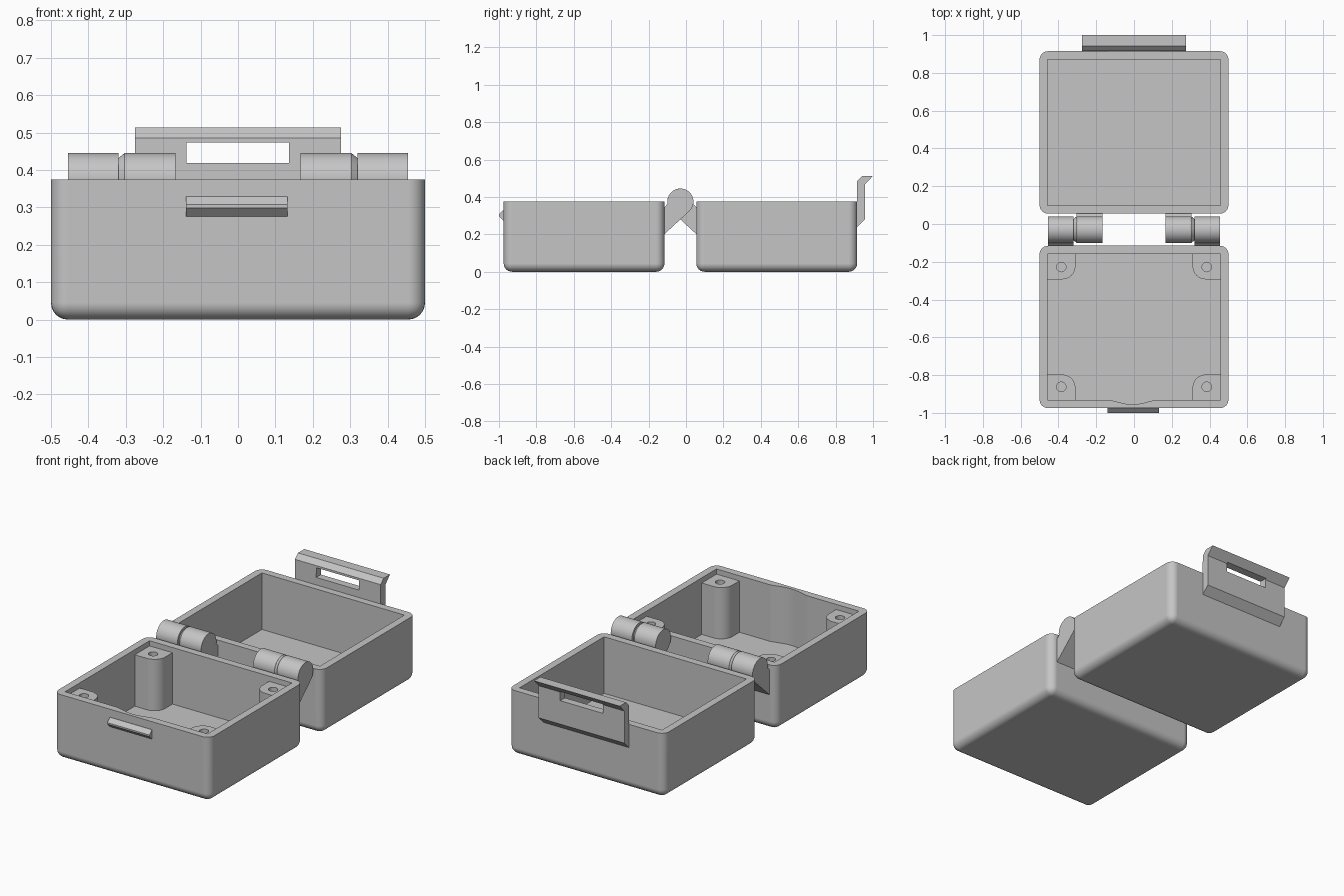
import bpy, bmesh, math
from mathutils import Vector

if "Cube" in bpy.data.objects:
    bpy.data.objects.remove(bpy.data.objects["Cube"], do_unlink=True)

grey = bpy.data.materials.new("plain grey")
grey.use_nodes = True
grey.diffuse_color = (0.56, 0.56, 0.56, 1)
grey.node_tree.nodes["Principled BSDF"].inputs["Base Color"].default_value = (0.56, 0.56, 0.56, 1)

RIM = 0.375      # height of both shells
FLOOR = 0.047
WALL = 0.043
PIVOT = Vector((-0.03, RIM))   # hinge axis in y, z
R = 0.07


def add(name, bm):
    bmesh.ops.recalc_face_normals(bm, faces=bm.faces)
    mesh = bpy.data.meshes.new(name)
    bm.to_mesh(mesh)
    bm.free()
    obj = bpy.data.objects.new(name, mesh)
    bpy.context.collection.objects.link(obj)
    mesh.materials.append(grey)
    return obj


def activate(obj):
    bpy.ops.object.select_all(action='DESELECT')
    obj.select_set(True)
    bpy.context.view_layer.objects.active = obj


def smooth(obj):
    activate(obj)
    bpy.ops.object.shade_smooth_by_angle(angle=math.radians(30))
    mod = obj.modifiers.new("even_normals", 'WEIGHTED_NORMAL')
    mod.keep_sharp = True


def prism(name, pts, axis, lo, hi):
    """Extrude an outline along x (points are y, z) or z (points are x, y)."""
    bm = bmesh.new()
    rings = []
    for d in (lo, hi):
        rings.append([bm.verts.new((d, a, b) if axis == 'x' else (a, b, d)) for a, b in pts])
    bm.faces.new(rings[0])
    bm.faces.new(rings[1])
    n = len(pts)
    for i in range(n):
        j = (i + 1) % n
        bm.faces.new((rings[0][i], rings[0][j], rings[1][j], rings[1][i]))
    return add(name, bm)


def arc(cx, cy, r, start, end, n):
    angles = [math.radians(start + (end - start) * i / n) for i in range(n + 1)]
    return [(cx + r * math.cos(a), cy + r * math.sin(a)) for a in angles]


def cut(obj, cutter):
    mod = obj.modifiers.new("cut", 'BOOLEAN')
    mod.operation = 'DIFFERENCE'
    mod.solver = 'EXACT'
    mod.object = cutter
    activate(obj)
    bpy.ops.object.modifier_apply(modifier=mod.name)
    bpy.data.objects.remove(cutter, do_unlink=True)


def shell(name, y0, y1, recess):
    # Open box with rounded outside edges and a square-cornered cavity
    bm = bmesh.new()
    bmesh.ops.create_cube(bm, size=1)
    for v in bm.verts:
        v.co = (v.co.x, (y0 + y1) / 2 + v.co.y * (y1 - y0), (v.co.z + 0.5) * RIM)
    edges = [e for e in bm.edges if min(v.co.z for v in e.verts) < 0.01]
    bmesh.ops.bevel(bm, geom=edges, offset=0.045, segments=6, profile=0.5, affect='EDGES')
    box = add(name, bm)
    x, a, b = 0.5 - WALL, y0 + WALL, y1 - WALL
    outline = [(x, a), (x, b), (-x, b), (-x, a)]
    if recess:   # shallow curved hollow in the front wall
        for i in range(17):
            t = i / 16
            outline.append((-0.13 + 0.245 * t, a - 0.023 * math.sin(math.pi * t) ** 1.3))
    cut(box, prism("cavity", outline, 'z', FLOOR, RIM + 0.1))
    smooth(box)


shell("base_shell", -0.975, -0.115, True)
shell("lid_shell", 0.055, 0.915, False)

# Screw posts in the base corners
for side, sx in (("left", 1), ("right", -1)):
    for end, wall_y, sy in (("front", -0.932, 1), ("back", -0.158, -1)):
        size_x, size_y, r, deep = 0.147, 0.135, 0.07, 0.005
        local = [(-deep, -deep), (size_x, -deep)]
        local += arc(size_x - r, size_y - r, r, 0, 90, 8) + [(-deep, size_y)]
        post = prism(f"{end}_{side}_post",
                     [(sx * (0.457 - u), wall_y + sy * v) for u, v in local],
                     'z', FLOOR - 0.005, 0.345)
        hole = arc(sx * 0.385, wall_y + sy * 0.07, 0.025, 0, 345, 23)
        cut(post, prism("screw_hole", hole, 'z', 0.15, 0.5))
        smooth(post)

# Hinge knuckles: outer pair on the base, inner pair on the lid
base_arm = arc(PIVOT.x, PIVOT.y, R, -45, 190, 32) + [(-0.12, 0.34), (-0.12, 0.197)]
lid_arm = [(2 * PIVOT.x - y, z) for y, z in base_arm]
for side, s in (("left", 1), ("right", -1)):
    smooth(prism(f"{side}_base_knuckle", base_arm, 'x', s * 0.319, s * 0.455))
    smooth(prism(f"{side}_lid_knuckle", lid_arm, 'x', s * 0.167, s * 0.304))
    # Tapered pivot filling the gap between the two knuckles
    bm = bmesh.new()
    rings = [[bm.verts.new((s * x, y, z)) for y, z in arc(PIVOT.x, PIVOT.y, r, 0, 352.5, 47)]
             for x, r in ((0.303, R), (0.322, 0.055))]
    bm.faces.new(rings[0])
    bm.faces.new(rings[1])
    for i in range(48):
        j = (i + 1) % 48
        bm.faces.new((rings[0][i], rings[0][j], rings[1][j], rings[1][i]))
    smooth(add(f"{side}_hinge_pivot", bm))

# Latch plate on the lid with a slot for the catch
latch = prism("latch", [(0.913, 0.238), (0.957, 0.282), (0.957, 0.468), (1.0, 0.513),
                        (0.942, 0.513), (0.915, 0.486), (0.913, 0.375)], 'x', -0.275, 0.275)
cut(latch, prism("slot", [(0.8, 0.418), (1.1, 0.418), (1.1, 0.474), (0.8, 0.474)],
                 'x', -0.138, 0.137))

# Catch ridge on the base front
prism("catch", [(-0.97, 0.329), (-0.977, 0.329), (-1.0, 0.307), (-1.0, 0.298),
                (-0.977, 0.275), (-0.97, 0.275)], 'x', -0.139, 0.132)
